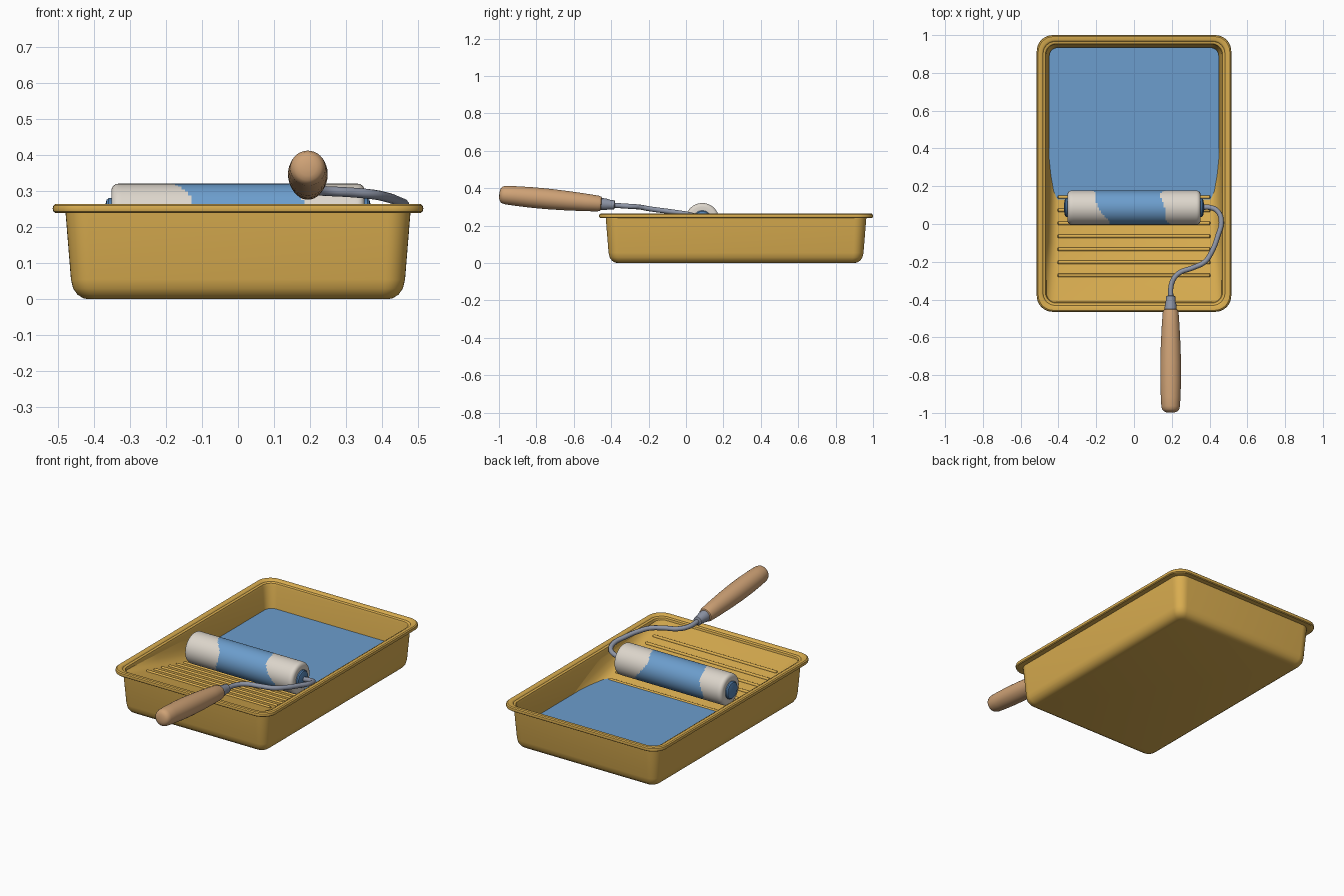
import bpy, bmesh, math
from mathutils import Vector

if "Cube" in bpy.data.objects:
    bpy.data.objects.remove(bpy.data.objects["Cube"])


def material(name, r, g, b):
    m = bpy.data.materials.new(name)
    m.use_nodes = True
    m.diffuse_color = (r, g, b, 1)
    node = m.node_tree.nodes["Principled BSDF"]
    node.inputs["Base Color"].default_value = (r, g, b, 1)
    node.inputs["Roughness"].default_value = 0.6
    return m


YELLOW = material("tray yellow", 0.70, 0.42, 0.08)
PAINT = material("paint blue", 0.15, 0.34, 0.61)
CAP = material("cap blue", 0.09, 0.23, 0.46)
CREAM = material("roller cream", 0.72, 0.67, 0.60)
METAL = material("grey metal", 0.27, 0.30, 0.38)
WOOD = material("handle wood", 0.62, 0.36, 0.18)


def finish(bm, name, *mats, angle=35):
    mesh = bpy.data.meshes.new(name)
    bm.to_mesh(mesh)
    bm.free()
    for m in mats:
        mesh.materials.append(m)
    mesh.shade_smooth()
    mesh.set_sharp_from_angle(angle=math.radians(angle))
    ob = bpy.data.objects.new(name, mesh)
    bpy.context.collection.objects.link(ob)
    return ob


def loft(bm, rings, closed=True, caps=True):
    rows = [[bm.verts.new(p) for p in ring] for ring in rings]
    n = len(rows[0])
    for a, b in zip(rows, rows[1:]):
        for i in range(n if closed else n - 1):
            j = (i + 1) % n
            bm.faces.new((a[i], a[j], b[j], b[i]))
    if caps:
        bm.faces.new(rows[0][::-1])
        bm.faces.new(rows[-1])


def lathe(name, start, end, profile, *mats, segs=32):
    """Turn (distance, radius) points around the line from start to end."""
    start, axis = Vector(start), Vector(end) - Vector(start)
    turn = axis.to_track_quat('Z', 'Y')
    rings = []
    for d, r in profile:
        rings.append([start + turn @ Vector((r * math.cos(t), r * math.sin(t), d))
                      for t in (2 * math.pi * i / segs for i in range(segs))])
    bm = bmesh.new()
    loft(bm, rings)
    return finish(bm, name, *mats)


# Tray shell: rounded rectangles, each inset from the rim outline
HALF_X, HALF_Y, MID_Y = 0.515, 0.7325, 0.2675


def outline(inset, z, steps=8):
    r = max(0.03, 0.085 - inset * 0.6)
    cx, cy = HALF_X - inset - r, HALF_Y - inset - r
    pts = []
    for q, (sx, sy) in enumerate(((1, 1), (-1, 1), (-1, -1), (1, -1))):
        for i in range(steps + 1):
            t = math.pi / 2 * (q + i / steps)
            pts.append((sx * cx + r * math.cos(t), MID_Y + sy * cy + r * math.sin(t), z))
    return pts


shell = [(0.10, 0), (0.085, 0.003), (0.069, 0.013), (0.057, 0.03), (0.051, 0.055),
         (0.036, 0.24), (0.007, 0.24), (0.002, 0.244), (0, 0.252), (0.002, 0.26),
         (0.008, 0.265), (0.026, 0.265), (0.031, 0.262), (0.034, 0.257), (0.040, 0.257),
         (0.046, 0.253), (0.050, 0.24), (0.063, 0.1), (0.075, 0.04), (0.1, 0.025)]
bm = bmesh.new()
loft(bm, [outline(*p) for p in shell])
finish(bm, "tray", YELLOW)


# Sloping ramp with its side edges curving up into the walls
def ramp_z(y):
    return 0.115 - 0.2375 * (y - 0.13)


side = [(0.462, 0.1), (0.453, 0.06), (0.44, 0.03), (0.425, 0.01), (0.405, 0)]
section = [(-x, d) for x, d in side] + side[::-1]
rows = []
for y in (-0.412, -0.25, -0.1, 0.13, 0.25, 0.4, 0.55):
    lift = min(1, (y + 0.412) / 0.54)
    rows.append([(x, y, ramp_z(y) + d * lift) for x, d in section])
bm = bmesh.new()
loft(bm, rows, closed=False, caps=False)
finish(bm, "ramp", YELLOW)

# Raised ribs across the ramp
for i in range(7):
    y = 0.142 - i * 0.069
    lathe("ramp_rib", (-0.405, y, ramp_z(y)), (0.405, y, ramp_z(y)),
          [(0, 0.004), (0.004, 0.009), (0.806, 0.009), (0.81, 0.004)], YELLOW, segs=12)

# Pool of paint, its front edge running under the ramp
bm = bmesh.new()
pool = [(x, max(y, 0.11), z) for x, y, z in outline(0.066, 0.115)]
pool = [p for i, p in enumerate(pool) if p != pool[i - 1]]
bm.faces.new([bm.verts.new(p) for p in pool])
finish(bm, "paint_pool", PAINT)

# Roller cover with a ragged painted band
RY, RZ, RR, RL = 0.087, 0.231, 0.09, 0.352
bend = [(0.02 * (1 - math.cos(t)), RR - 0.02 * (1 - math.sin(t)))
        for t in (math.pi / 8 * k for k in range(5))]
left_end = [(0, 0.05)] + bend
body = [(0.02 + i * (2 * RL - 0.04) / 72, RR) for i in range(1, 72)]
profile = left_end + body + [(2 * RL - d, r) for d, r in left_end[::-1]]
cover = lathe("roller_cover", (-RL, RY, RZ), (RL, RY, RZ), profile, CREAM, PAINT, segs=72)
for f in cover.data.polygons:
    c = f.center
    a = math.atan2(c.z - RZ, c.y - RY)
    ripple = 0.012 * math.sin(3 * a)
    low = -0.178 - 0.045 * math.cos(a) + ripple
    high = 0.195 - 0.045 * math.sin(a) - 0.02 * math.cos(a) - ripple
    f.material_index = int(low < c.x < high)

# Domed end caps
for s in (-1, 1):
    lathe("roller_end_cap", (s * 0.345, RY, RZ), (s * 0.4, RY, RZ),
          [(0, 0.05), (0.014, 0.05), (0.02, 0.045), (0.024, 0.03), (0.026, 0.008)], CAP)

# Bent wire frame
path = [(0.35, RY, RZ), (0.405, RY, 0.236), (0.445, 0.065, 0.247), (0.462, 0.01, 0.261),
        (0.445, -0.06, 0.272), (0.41, -0.15, 0.284), (0.375, -0.2, 0.291),
        (0.31, -0.232, 0.297), (0.235, -0.262, 0.301), (0.201, -0.31, 0.304),
        (0.194, -0.4, 0.31)]
curve = bpy.data.curves.new("wire_frame", 'CURVE')
curve.dimensions = '3D'
curve.bevel_depth = 0.0135
curve.bevel_resolution = 4
curve.resolution_u = 8
curve.use_fill_caps = True
spline = curve.splines.new('BEZIER')
spline.bezier_points.add(len(path) - 1)
for p, co in zip(spline.bezier_points, path):
    p.co = co
    p.handle_left_type = p.handle_right_type = 'AUTO'
curve.materials.append(METAL)
wire = bpy.data.objects.new("wire_frame", curve)
bpy.context.collection.objects.link(wire)

# Ferrule and turned wooden handle share one tilted axis
base, tip = (0.194, -0.38, 0.310), (0.194, -1.0, 0.367)
lathe("ferrule", base, tip,
      [(0, 0.018), (0.004, 0.025), (0.03, 0.026), (0.05, 0.031), (0.085, 0.032)], METAL)
lathe("handle", base, tip,
      [(0.072, 0.030), (0.076, 0.038), (0.09, 0.042), (0.16, 0.047), (0.26, 0.052),
       (0.36, 0.055), (0.45, 0.055), (0.54, 0.052), (0.59, 0.049), (0.606, 0.044),
       (0.614, 0.036), (0.619, 0.024), (0.621, 0.008)], WOOD)
